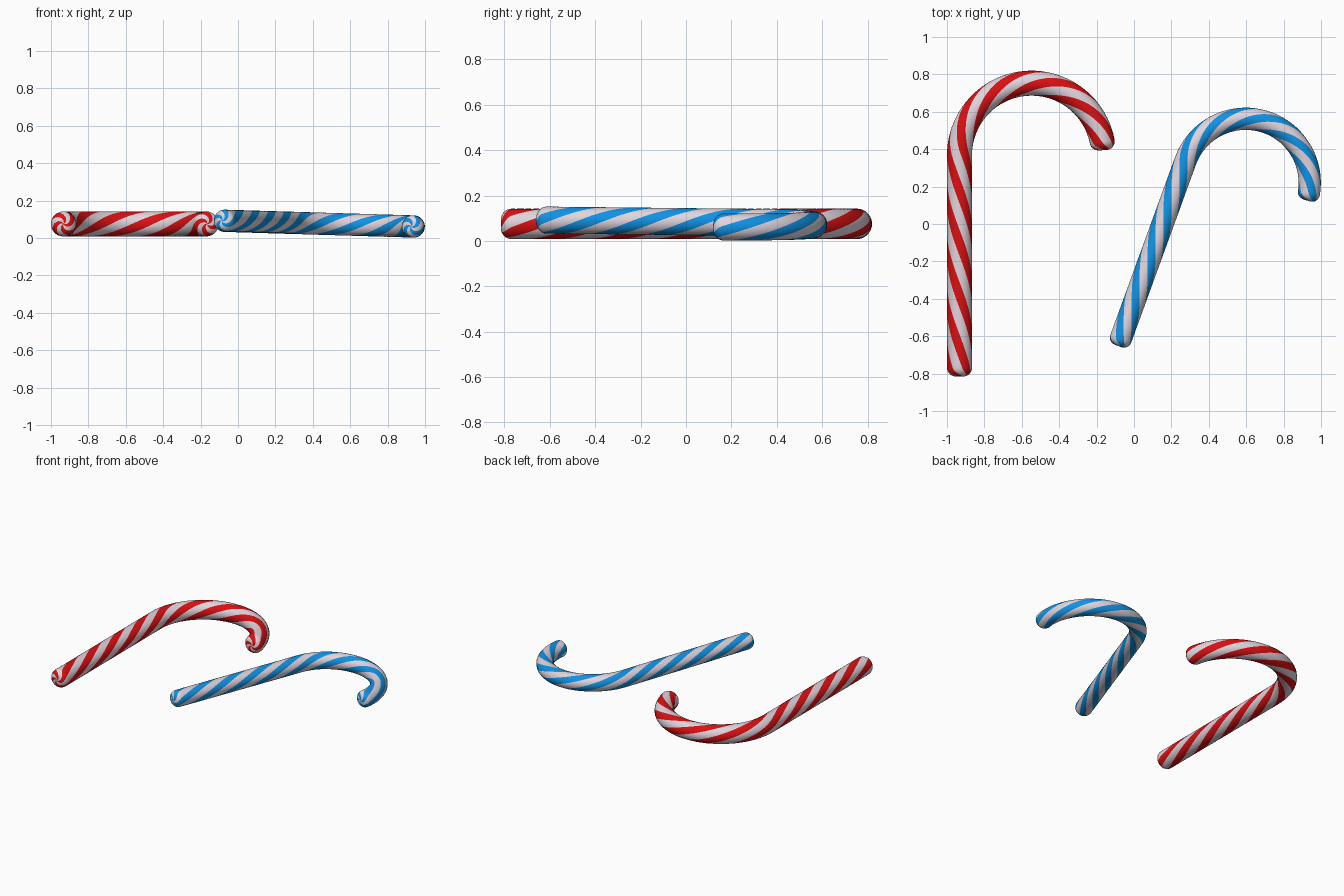
import bpy, bmesh, math
from mathutils import Vector, Matrix

if "Cube" in bpy.data.objects:
    bpy.data.objects.remove(bpy.data.objects["Cube"])

R = 0.067        # tube radius
BEND = 0.385     # hook radius along the centreline
SHAFT = 1.183    # straight length
ARC = BEND * math.radians(176)
TOTAL = SHAFT + ARC
BEVEL = 0.046    # rounding of the ends
STRIPES = 4
PITCH = 1.12     # length of one full stripe turn
SIDES = 32
SWIRL = math.radians(85)


def material(name, rgb):
    m = bpy.data.materials.new(name)
    m.diffuse_color = (*rgb, 1)
    m.use_nodes = True
    m.node_tree.nodes["Principled BSDF"].inputs["Base Color"].default_value = m.diffuse_color
    return m


def frame(s):
    """Centre point and inward direction, with the hook centre at the origin."""
    if s < SHAFT:
        return Vector((-BEND, s - SHAFT, 0)), Vector((1, 0, 0))
    a = (s - SHAFT) / BEND
    out = Vector((-math.cos(a), math.sin(a), 0))
    return out * BEND, -out


def ring_profile():
    """(path position, radius, extra swirl) from one flat end to the other."""
    core = R - BEVEL
    end = [(0, core * k, SWIRL * (1 - core * k / R)) for k in (0.15, 0.4, 0.7)]
    for i in range(8):
        a = i / 7 * math.pi / 2
        rad = core + BEVEL * math.sin(a)
        end.append((BEVEL * (1 - math.cos(a)), rad, SWIRL * (1 - rad / R)))
    n = 88
    body = [(BEVEL + (TOTAL - 2 * BEVEL) * i / n, R, 0) for i in range(1, n)]
    start = [(s, r, -w) for s, r, w in end]
    finish = [(TOTAL - s, r, w) for s, r, w in reversed(end)]
    return start + body + finish


def cane(name, stripe, phase, matrix):
    bm = bmesh.new()
    rings = []
    # the grid twists along the tube so each stripe follows whole columns
    for s, rad, swirl in ring_profile():
        centre, side = frame(s)
        twist = math.pi / 2 + 2 * math.pi * (s - phase) / PITCH + swirl
        ring = []
        for j in range(SIDES):
            t = twist + 2 * math.pi * (j - SIDES / STRIPES / 4) / SIDES
            p = centre + side * (rad * math.cos(t)) + Vector((0, 0, rad * math.sin(t)))
            ring.append(bm.verts.new(p))
        rings.append(ring)
    tips = [bm.verts.new(frame(s)[0]) for s in (0, TOTAL)]
    period = SIDES // STRIPES
    for j in range(SIDES):
        k = (j + 1) % SIDES
        faces = [bm.faces.new((a[j], a[k], b[k], b[j])) for a, b in zip(rings, rings[1:])]
        faces.append(bm.faces.new((tips[0], rings[0][k], rings[0][j])))
        faces.append(bm.faces.new((tips[1], rings[-1][j], rings[-1][k])))
        for f in faces:
            f.material_index = 0 if j % period < period // 2 else 1
            f.smooth = True
    bmesh.ops.recalc_face_normals(bm, faces=bm.faces)
    mesh = bpy.data.meshes.new(name)
    bm.to_mesh(mesh)
    bm.free()
    mesh.materials.append(stripe)
    mesh.materials.append(white)
    mesh.transform(matrix)
    obj = bpy.data.objects.new(name, mesh)
    bpy.context.collection.objects.link(obj)


white = material("sugar white", (0.75, 0.67, 0.73))
red = material("candy red", (0.71, 0.005, 0.006))
blue = material("candy blue", (0.005, 0.29, 0.78))

# upright red cane
cane("red_striped_cane", red, 0.155, Matrix.Translation((-0.548, 0.368, 0.075)))

# smaller blue cane, turned and slightly tilted
cane("blue_striped_cane", blue, 0.022,
     Matrix.Translation((0.597, 0.22, 0.0715))
     @ Matrix.Rotation(math.radians(1.73), 4, 'Y')
     @ Matrix.Rotation(math.radians(-20), 4, 'Z')
     @ Matrix.Scale(0.89, 4))
